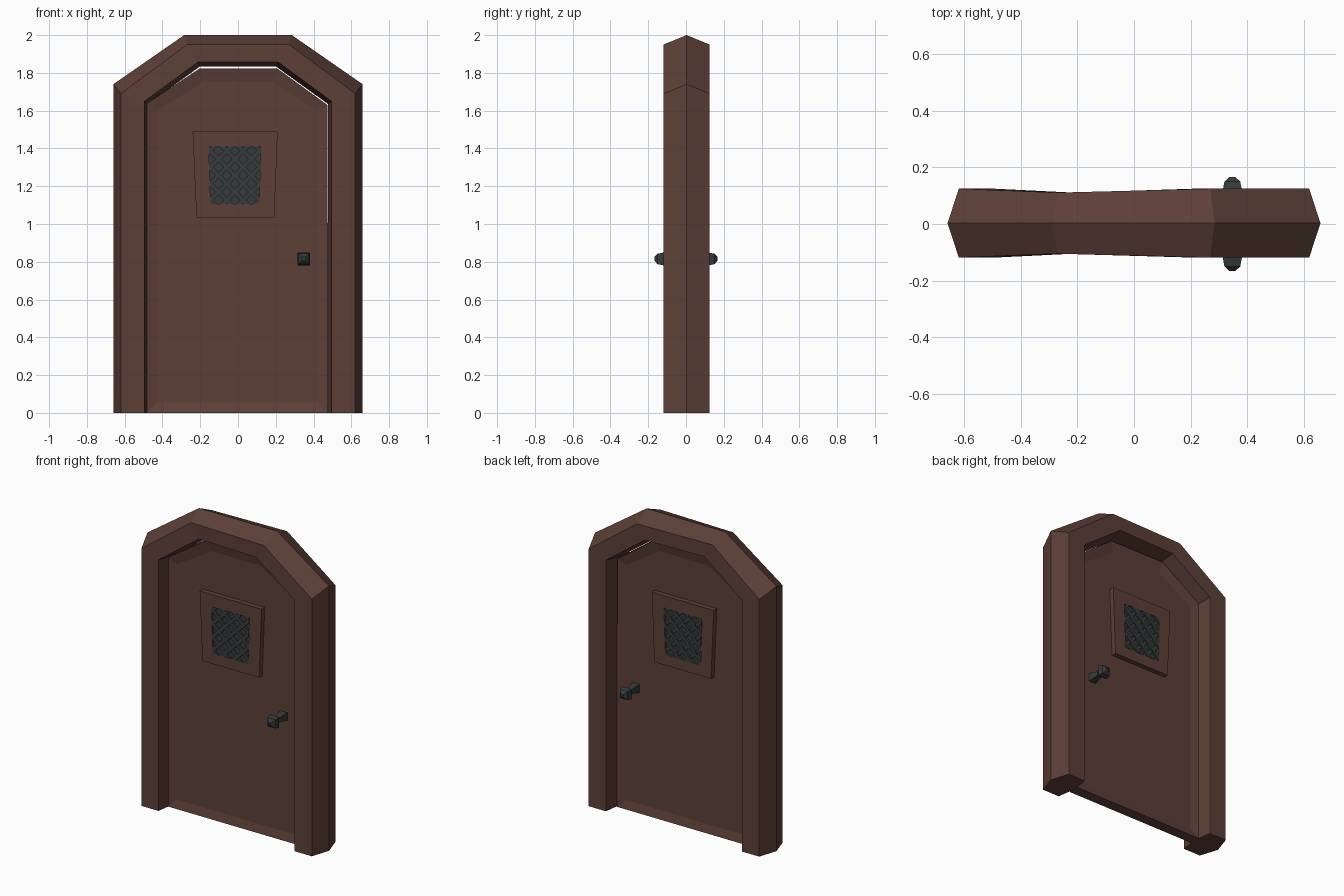
import bpy, bmesh, math
from mathutils import Vector, Matrix

if "Cube" in bpy.data.objects:
    bpy.data.objects.remove(bpy.data.objects["Cube"])


def material(name, rgb):
    m = bpy.data.materials.new(name)
    m.diffuse_color = (*rgb, 1)
    m.use_nodes = True
    m.node_tree.nodes["Principled BSDF"].inputs["Base Color"].default_value = m.diffuse_color
    return m


WOOD = material("dark brown wood", (0.109, 0.051, 0.038))
IRON = material("dark iron", (0.037, 0.044, 0.044))


def finish(name, bm, mat):
    bmesh.ops.recalc_face_normals(bm, faces=bm.faces[:])
    me = bpy.data.meshes.new(name)
    bm.to_mesh(me)
    bm.free()
    me.materials.append(mat)
    ob = bpy.data.objects.new(name, me)
    bpy.context.collection.objects.link(ob)
    return ob


def loft(bm, rings, closed=False):
    """Skin rings of 3D points; cap the ends unless the loft is a closed loop."""
    vs = [[bm.verts.new(p) for p in r] for r in rings]
    n = len(vs[0])
    pairs = list(zip(vs, vs[1:])) + ([(vs[-1], vs[0])] if closed else [])
    for a, b in pairs:
        for i in range(n):
            j = (i + 1) % n
            bm.faces.new((a[i], a[j], b[j], b[i]))
    if not closed:
        bm.faces.new(vs[0])
        bm.faces.new(vs[-1])


def at_depth(outline, y):
    return [(x, y, z) for x, z in outline]


# door frame: six-sided section carried around the arch
# each station: outer ridge, outer face edge, inner face edge, inner ridge
foot = [(.66, 0), (.62, 0), (.495, 0), (.477, 0)]
shoulder = [(.66, 1.74), (.62, 1.69), (.495, 1.65), (.477, 1.635)]
crown = [(.285, 2.0), (.27, 1.95), (.213, 1.857), (.2, 1.835)]


def section(st, side, d):
    o, fo, fi, i = [(x * side, z) for x, z in st]
    s = .003
    return [(o[0], s, o[1]), (fo[0], s - d, fo[1]), (fi[0], s - d, fi[1]),
            (i[0], s, i[1]), (fi[0], s + d, fi[1]), (fo[0], s + d, fo[1])]


bm = bmesh.new()
loft(bm, [section(foot, -1, .122), section(shoulder, -1, .122),
          section(crown, -1, .108), section(crown, 1, .122),
          section(shoulder, 1, .122), section(foot, 1, .122)])
finish("door_frame", bm, WOOD)

# door leaf: slightly dished on both sides, loose at the upper right
edge = [(-.487, 0), (.477, 0), (.474, 1.63), (.207, 1.824), (-.203, 1.824), (-.487, 1.635)]
panel = [(-.43, .055), (.42, .055), (.42, 1.6), (.18, 1.755), (-.175, 1.755), (-.43, 1.6)]
bm = bmesh.new()
loft(bm, [at_depth(panel, -.022), at_depth(edge, -.036),
          at_depth(edge, .036), at_depth(panel, .022)])
finish("door_leaf", bm, WOOD)

# window surround: crooked plate with a hole, on both faces
rim = [(-.22, 1.035), (.192, 1.035), (.21, 1.49), (-.24, 1.49)]
hole = [(-.145, 1.105), (.112, 1.105), (.122, 1.41), (-.155, 1.41)]
bm = bmesh.new()
loft(bm, [at_depth(rim, -.055), at_depth(rim, .055),
          at_depth(hole, .055), at_depth(hole, -.055)], closed=True)
finish("window_surround", bm, WOOD)

# window backing
bm = bmesh.new()
loft(bm, [at_depth(hole, -.042), at_depth(hole, .042)])
finish("window_backing", bm, IRON)

# diagonal lattice bars, trimmed to the window hole
bm = bmesh.new()
centre = Vector((-.016, 0, 1.257))
for angle, depth in ((math.pi / 4, .054), (-math.pi / 4, .058)):
    for k in range(-3, 4):
        m = (Matrix.Translation(centre) @ Matrix.Rotation(angle, 4, 'Y')
             @ Matrix.Translation((0, 0, k * .062))
             @ Matrix.Diagonal((.6, depth * 2, .024, 1)))
        bmesh.ops.create_cube(bm, size=1, matrix=m)
for a, b in zip(hole, hole[1:] + hole[:1]):
    normal = Vector((b[1] - a[1], 0, a[0] - b[0]))
    cut = bmesh.ops.bisect_plane(bm, geom=bm.verts[:] + bm.edges[:] + bm.faces[:],
                                 plane_co=(a[0], 0, a[1]), plane_no=normal,
                                 clear_outer=True)
    edges = [e for e in cut["geom_cut"] if isinstance(e, bmesh.types.BMEdge)]
    bmesh.ops.holes_fill(bm, edges=edges, sides=0)
finish("window_lattice", bm, IRON)

# square knobs, front and back
knob_profile = [(.01, .028), (.035, .024), (.09, .015), (.118, .034), (.15, .028), (.167, .01)]
for name, side in (("front_knob", -1), ("back_knob", 1)):
    bm = bmesh.new()
    loft(bm, [[(.348 + r * sx, side * y, .815 + r * sz)
               for sx, sz in ((-1, -1), (1, -1), (1, 1), (-1, 1))]
              for y, r in knob_profile])
    finish(name, bm, IRON)
